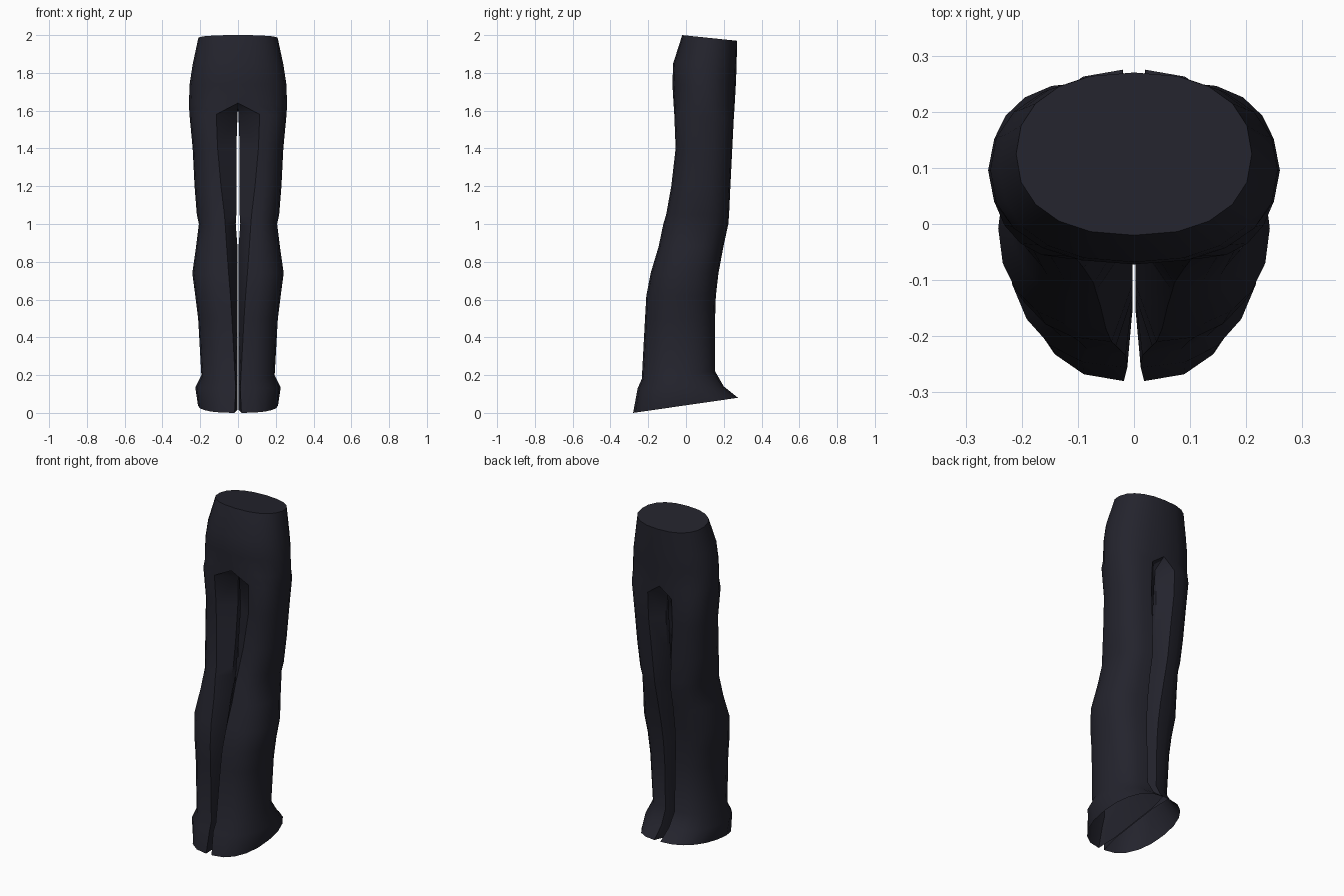
import bpy
import bmesh
import math

cube = bpy.data.objects.get("Cube")
if cube:
    bpy.data.objects.remove(cube, do_unlink=True)

cloth = bpy.data.materials.new("dark navy cloth")
cloth.use_nodes = True
colour = (0.017, 0.017, 0.026, 1)
cloth.diffuse_color = colour
bsdf = cloth.node_tree.nodes["Principled BSDF"]
bsdf.inputs["Base Color"].default_value = colour
bsdf.inputs["Roughness"].default_value = 0.9

STEPS = 10                  # segments round the outside of one leg
INNER = (0.78, 0.5, 0.22)   # inner leg points, back to front

# Hip rows: front z, back z, outer x, front y, back y
hips = [
    (2.0, 1.97, 0.21, -0.02, 0.27),
    (1.85, 1.84, 0.24, -0.068, 0.268),
    (1.74, 1.74, 0.256, -0.072, 0.264),
    (1.64, 1.62, 0.26, -0.066, 0.257),
]
# Leg rows: the same, then front crease x, back crease x, inner x
legs = [
    (1.58, 1.56, 0.256, -0.062, 0.253, 0.115, 0.08, 0.003),
    (1.4, 1.4, 0.24, -0.055, 0.245, 0.108, 0.08, 0.009),
    (1.2, 1.2, 0.23, -0.078, 0.235, 0.09, 0.065, 0.009),
    (1.05, 1.05, 0.218, -0.105, 0.228, 0.072, 0.055, 0.009),
    (1.0, 1.0, 0.207, -0.12, 0.224, 0.068, 0.052, 0.012),
    (0.88, 0.88, 0.222, -0.145, 0.198, 0.06, 0.05, 0.003),
    (0.74, 0.74, 0.242, -0.187, 0.172, 0.05, 0.045, 0.003),
    (0.62, 0.62, 0.226, -0.21, 0.158, 0.04, 0.04, 0.003),
    (0.5, 0.5, 0.211, -0.217, 0.154, 0.032, 0.035, 0.003),
    (0.18, 0.22, 0.194, -0.234, 0.154, 0.015, 0.03, 0.003),
    (0.13, 0.14, 0.226, -0.256, 0.2, 0.012, 0.025, 0.003),
    (0.0, 0.08, 0.212, -0.28, 0.275, 0.018, 0.02, 0.003),
]

bm = bmesh.new()


def power(value, exponent):
    return math.copysign(abs(value) ** exponent, value)


def row_point(row, x, y):
    """Place a point on a row that tilts from front to back."""
    front_z, back_z, _, front, back = row[:5]
    t = (y - front) / (back - front)
    return bm.verts.new((x, y, front_z + (back_z - front_z) * t))


def outer_arc(row, front_x=0.0, back_x=0.0):
    width, front, back = row[2:5]
    verts = []
    for i in range(STEPS + 1):
        t = i / STEPS
        a = math.pi * t
        start = front_x + (back_x - front_x) * t
        x = start + (width - start) * power(math.sin(a), 0.85) if 0 < i < STEPS else start
        y = (front + back) / 2 - (back - front) / 2 * power(math.cos(a), 0.9)
        verts.append(row_point(row, x, y))
    return verts


def inner_points(row, x):
    front, back = row[3:5]
    return [row_point(row, x, front + (back - front) * f) for f in INNER]


def bridge(upper, lower, closed):
    count = len(upper)
    for i in range(count if closed else count - 1):
        j = (i + 1) % count
        bm.faces.new((upper[i], lower[i], lower[j], upper[j]))


# Seat: half rings, open on the centre line
arcs = [outer_arc(row) for row in hips]
for upper, lower in zip(arcs, arcs[1:]):
    bridge(upper, lower, False)

# Waist: flat lid
bm.faces.new(arcs[0])

# Leg: closed rings hanging from the crotch seam
ring = arcs[-1] + inner_points(hips[-1], 0.0)
for row in legs:
    lower = outer_arc(row, row[5], row[6]) + inner_points(row, row[7])
    bridge(ring, lower, True)
    ring = lower

bmesh.ops.recalc_face_normals(bm, faces=bm.faces)
# The waist lid must face upwards
if max(bm.faces, key=lambda f: f.calc_center_median().z).normal.z < 0:
    bmesh.ops.reverse_faces(bm, faces=bm.faces)

mesh = bpy.data.meshes.new("trousers")
bm.to_mesh(mesh)
bm.free()
mesh.materials.append(cloth)
trousers = bpy.data.objects.new("trousers", mesh)
bpy.context.collection.objects.link(trousers)

# Mirror the left half to the right
bpy.ops.object.select_all(action="DESELECT")
trousers.select_set(True)
bpy.context.view_layer.objects.active = trousers
mirror = trousers.modifiers.new("mirror", "MIRROR")
mirror.use_clip = True
mirror.merge_threshold = 0.001
bpy.ops.object.modifier_apply(modifier=mirror.name)
bpy.ops.object.shade_smooth_by_angle(angle=math.radians(40))
